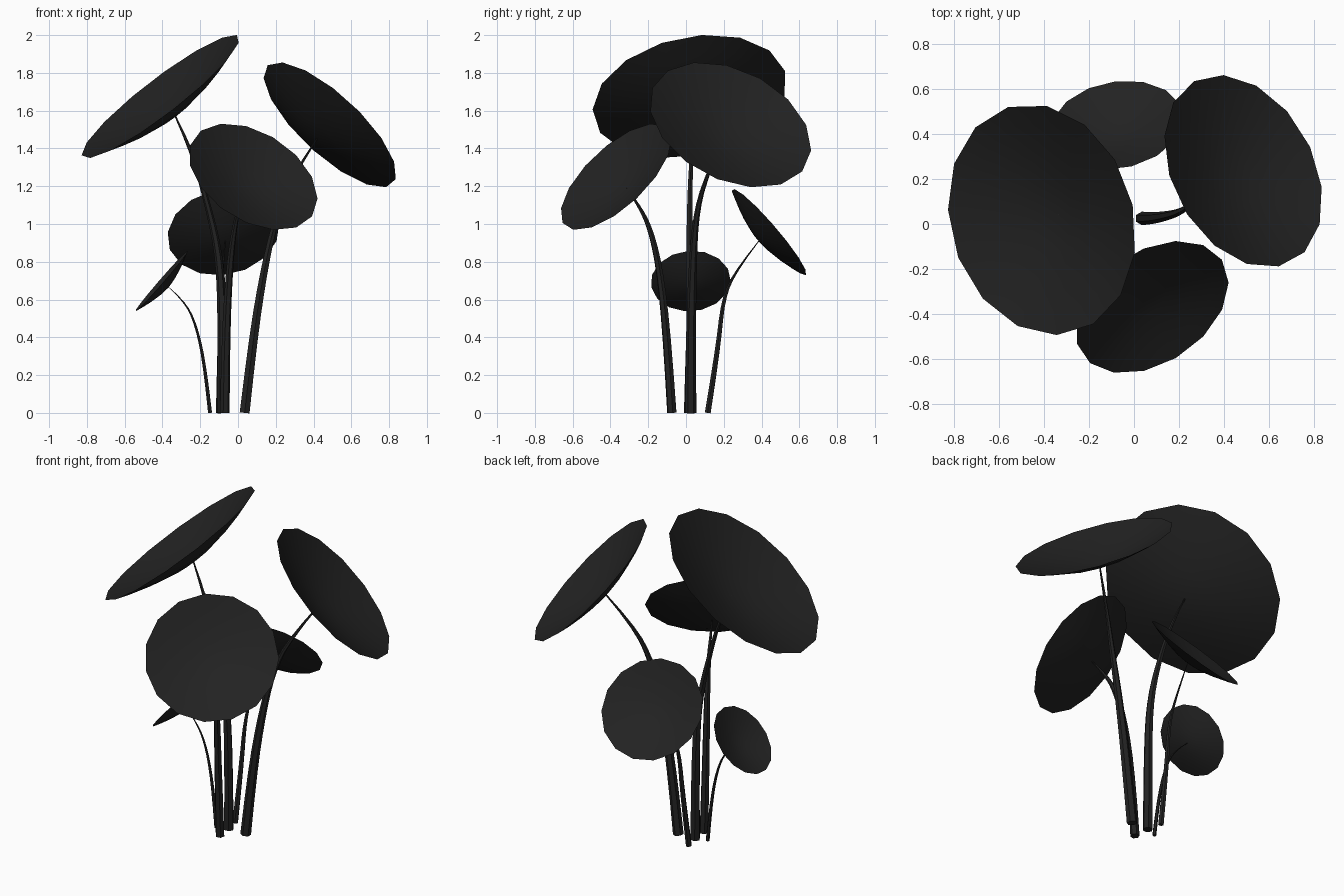
import bpy, bmesh, math
from mathutils import Vector

if "Cube" in bpy.data.objects:
    bpy.data.objects.remove(bpy.data.objects["Cube"], do_unlink=True)

SIDES = 15
CUP = 0.24  # cup depth relative to leaf radius

mat = bpy.data.materials.new("charcoal black")
mat.use_nodes = True
colour = (0.016, 0.016, 0.016, 1)
mat.diffuse_color = colour
mat.node_tree.nodes["Principled BSDF"].inputs["Base Color"].default_value = colour


def smooth(obj, angle):
    bpy.ops.object.select_all(action='DESELECT')
    obj.select_set(True)
    bpy.context.view_layer.objects.active = obj
    bpy.ops.object.shade_smooth_by_angle(angle=math.radians(angle))


# Shallow cupped leaf: rings from the rim down to a rounded middle
def leaf(name, centre, normal, radius, turn):
    bm = bmesh.new()
    rings = []
    for r in (1, 0.82, 0.58, 0.3):
        rings.append([bm.verts.new((r * radius * math.cos(a), r * radius * math.sin(a),
                                    (r ** 1.6 - 1) * CUP * radius))
                      for a in (math.tau * (i + turn) / SIDES for i in range(SIDES))])
    tip = bm.verts.new((0, 0, -CUP * radius))
    for i in range(SIDES):
        j = (i + 1) % SIDES
        for outer, inner in zip(rings, rings[1:]):
            bm.faces.new((outer[i], outer[j], inner[j], inner[i]))
        bm.faces.new((rings[-1][i], rings[-1][j], tip))
    mesh = bpy.data.meshes.new(name)
    bm.to_mesh(mesh)
    bm.free()
    mesh.materials.append(mat)
    obj = bpy.data.objects.new(name, mesh)
    bpy.context.collection.objects.link(obj)
    n = Vector(normal).normalized()
    obj.location = centre
    obj.rotation_mode = 'QUATERNION'
    obj.rotation_quaternion = n.to_track_quat('Z', 'Y')
    smooth(obj, 40)
    return Vector(centre) - n * CUP * radius


# Tapered six-sided stem curving through the given points
def stem(name, points, radius):
    curve = bpy.data.curves.new(name, 'CURVE')
    curve.dimensions = '3D'
    curve.bevel_depth = radius
    curve.bevel_resolution = 1
    curve.use_fill_caps = True
    spline = curve.splines.new('NURBS')
    spline.points.add(len(points) - 1)
    spline.use_endpoint_u = True
    spline.order_u = 3
    spline.resolution_u = 3
    for i, (p, co) in enumerate(zip(spline.points, points)):
        p.co = (*co, 1)
        p.radius = 1 - 0.86 * (i / (len(points) - 1)) ** 1.25
    curve.materials.append(mat)
    obj = bpy.data.objects.new(name, curve)
    bpy.context.collection.objects.link(obj)
    bpy.ops.object.select_all(action='DESELECT')
    obj.select_set(True)
    bpy.context.view_layer.objects.active = obj
    bpy.ops.object.convert(target='MESH')
    smooth(bpy.context.view_layer.objects.active, 50)


# name, leaf centre, leaf normal, leaf radius, rim turn, stem radius, stem path
PLANTS = [
    ("tall_right", (-.41, .02, 1.675), (-.6, -.18, .78), .523, .5, .029,
     [(-.08, .025, 0), (-.08, .025, .5), (-.1, .02, .85), (-.17, .02, 1.14), (-.25, .03, 1.4)]),
    ("tall_left", (.487, .235, 1.525), (.64, .35, .69), .457, 0, .03,
     [(.035, .025, 0), (.08, .025, .4), (.14, .035, .77), (.2, .05, 1.03), (.28, .1, 1.24)]),
    ("front", (.08, -.37, 1.25), (.42, -.62, .66), .376, 0, .026,
     [(-.07, -.075, 0), (-.065, -.1, .4), (-.045, -.14, .77), (-.02, -.19, .98), (.01, -.25, 1.1)]),
    ("back", (-.077, .44, .957), (-.14, .75, .645), .3, 0, .017,
     [(-.1, .115, 0), (-.095, .17, .34), (-.09, .195, .6), (-.085, .26, .75)]),
    ("small_right", (-.405, .025, .698), (-.75, -.05, .65), .212, .5, .011,
     [(-.148, 0, 0), (-.175, .005, .25), (-.22, .01, .46), (-.28, .015, .59)]),
]

for name, centre, normal, radius, turn, thickness, path in PLANTS:
    base = leaf(name + "_leaf", centre, normal, radius, turn)
    stem(name + "_stem", path + [tuple(base)], thickness)
